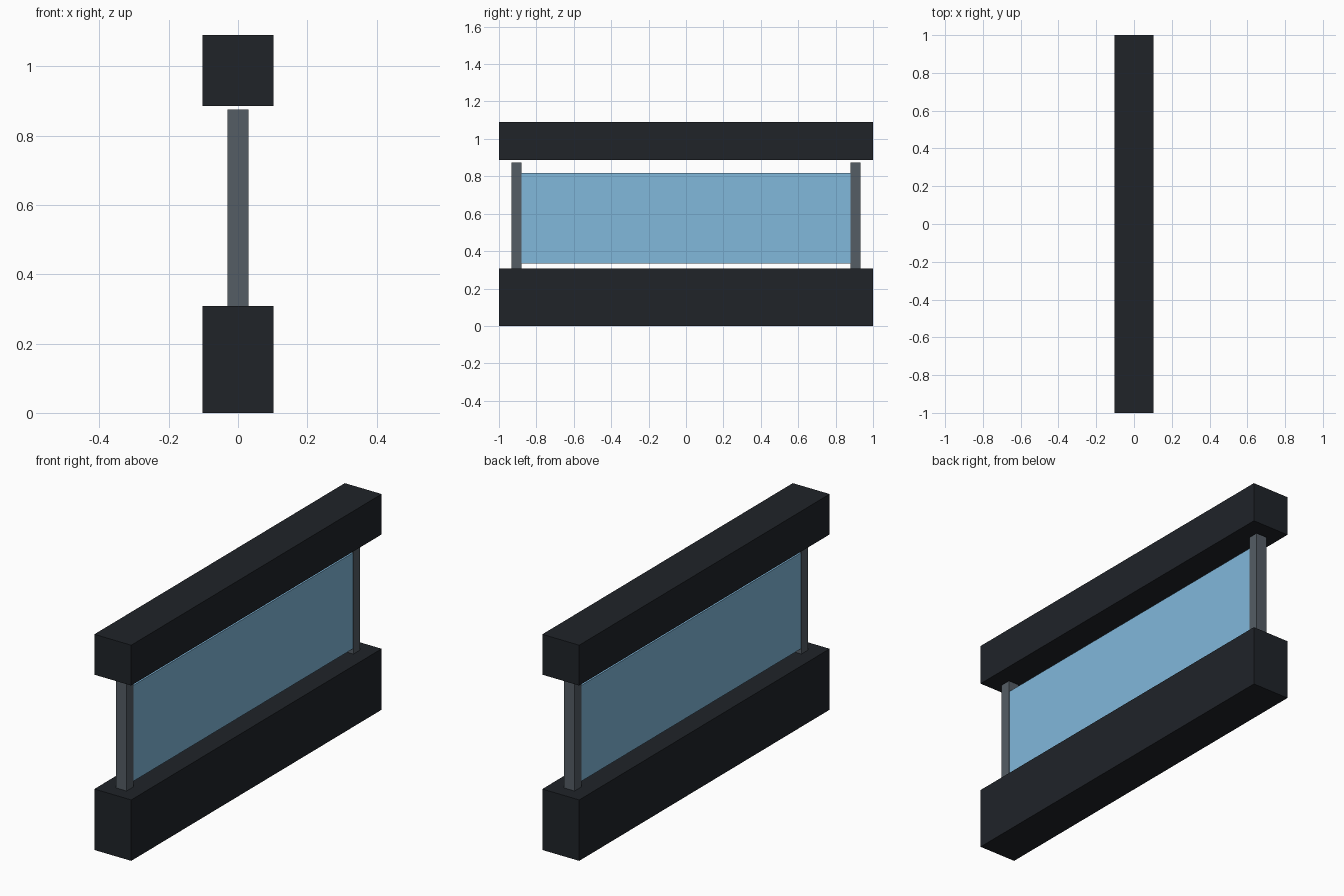
import bpy

if "Cube" in bpy.data.objects:
    bpy.data.objects.remove(bpy.data.objects["Cube"])


def material(name, rgb):
    m = bpy.data.materials.new(name)
    m.diffuse_color = (*rgb, 1)
    m.use_nodes = True
    m.node_tree.nodes["Principled BSDF"].inputs["Base Color"].default_value = m.diffuse_color
    return m


def box(name, lo, hi, mat):
    center = [(a + b) / 2 for a, b in zip(lo, hi)]
    bpy.ops.mesh.primitive_cube_add(size=1, location=center)
    ob = bpy.context.object
    ob.name = name
    ob.scale = [b - a for a, b in zip(lo, hi)]
    bpy.ops.object.transform_apply(location=False, rotation=False, scale=True)
    ob.data.materials.append(mat)
    return ob


dark = material("dark_frame", (0.014, 0.017, 0.022))
metal = material("grey_metal", (0.09, 0.11, 0.13))
blue = material("blue_glass", (0.22, 0.48, 0.71))

# Lower and upper beams
W = 0.103
box("lower_beam", (-W, -1, 0), (W, 1, 0.308), dark)
box("upper_beam", (-W, -1, 0.886), (W, 1, 1.09), dark)

# End posts, standing on the lower beam
for side, name in ((-1, "front_post"), (1, "back_post")):
    y = sorted((side * 0.879, side * 0.933))
    box(name, (-0.03, y[0], 0.308), (0.03, y[1], 0.875), metal)

# Glass panel between the posts
box("glass_panel", (-0.027, -0.879, 0.334), (0.027, 0.879, 0.818), blue)
